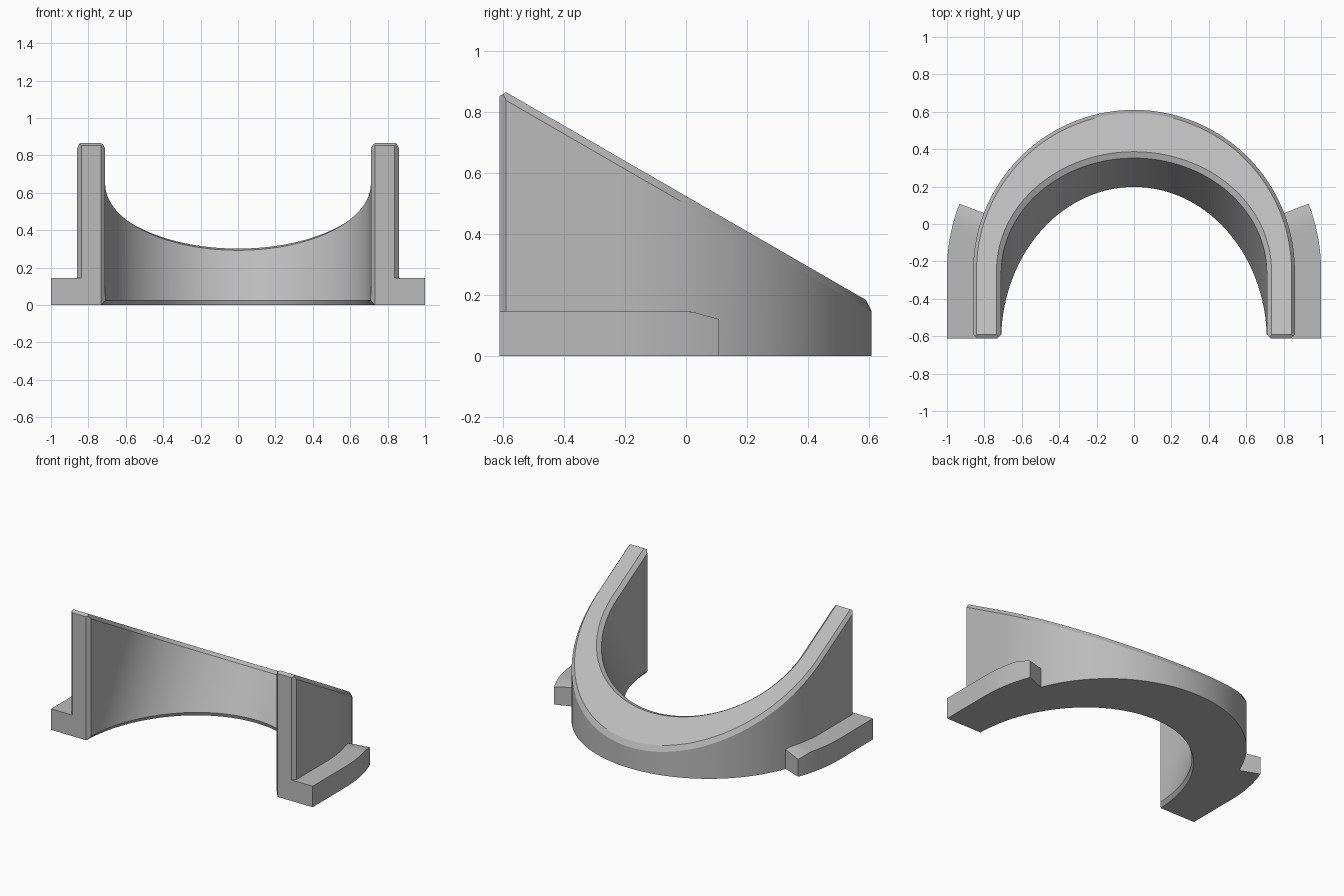
import bpy, bmesh
from math import sin, cos, tan, radians, pi

cube = bpy.data.objects.get("Cube")
if cube:
    bpy.data.objects.remove(cube)

# Main dimensions
TILT = radians(30)      # slope of the top and lean of the bore
YC = -0.25              # centre of the curved back
ZC = 0.669              # height of the sloped top at that centre
FRONT = -0.613
R_OUT, R_IN, R_FLANGE = 0.86, 0.71, 1.0
FLANGE_TOP = 0.145
STEPS = 48

grey = bpy.data.materials.new("plain grey")
grey.use_nodes = True
grey.diffuse_color = (0.5, 0.5, 0.5, 1)
grey.node_tree.nodes["Principled BSDF"].inputs["Base Color"].default_value = (0.5, 0.5, 0.5, 1)


def loft(bm, sections, caps=False):
    """Skin a row of closed cross-sections."""
    rows = [[bm.verts.new(p) for p in s] for s in sections]
    n = len(rows[0])
    for a, b in zip(rows, rows[1:]):
        for i in range(n):
            j = (i + 1) % n
            bm.faces.new((a[i], a[j], b[j], b[i]))
    if caps:
        bm.faces.new(rows[0])
        bm.faces.new(rows[-1])


def trim(bm, point, normal):
    """Slice off the outer side of a plane and close the cut."""
    geom = bm.verts[:] + bm.edges[:] + bm.faces[:]
    cut = bmesh.ops.bisect_plane(bm, geom=geom, plane_co=point, plane_no=normal,
                                 clear_outer=True, dist=1e-5)["geom_cut"]
    edges = [e for e in cut if isinstance(e, bmesh.types.BMEdge)]
    bmesh.ops.edgeloop_fill(bm, edges=edges)


def finish(bm, name):
    """Turn half a part into a mirrored, smooth shaded object."""
    bmesh.ops.recalc_face_normals(bm, faces=bm.faces[:])
    mesh = bpy.data.meshes.new(name)
    bm.to_mesh(mesh)
    bm.free()
    mesh.materials.append(grey)
    obj = bpy.data.objects.new(name, mesh)
    bpy.context.collection.objects.link(obj)
    mirror = obj.modifiers.new("mirror", 'MIRROR')
    mirror.use_clip = True
    bpy.ops.object.select_all(action='DESELECT')
    obj.select_set(True)
    bpy.context.view_layer.objects.active = obj
    bpy.ops.object.shade_smooth_by_angle(angle=radians(25))


def wall_section(angle, run=0.0):
    """Wall outline at an angle round the back, moved forward by run."""
    c, s = cos(angle), sin(angle)

    def outer(r, drop):
        y = YC + r * s - run
        return (r * c, y, ZC - (y - YC) * tan(TILT) - drop)

    def rim(r, depth):
        return (r * c,
                YC + r * s * cos(TILT) - depth * sin(TILT) - run,
                ZC - r * s * sin(TILT) - depth * cos(TILT) + run * tan(TILT))

    def foot(r, z):
        return (r * c, YC + (z - ZC) * tan(TILT) + r * s / cos(TILT) - run, z)

    return [(R_OUT * c, YC + R_OUT * s - run, 0), outer(R_OUT, 0.027),
            outer(R_OUT - 0.018, 0), rim(R_IN + 0.025, 0), rim(R_IN, 0.025),
            foot(R_IN, 0.025), foot(R_IN + 0.02, 0)]


# Curved wall: sloped top, leaning bore, bevelled rims
bm = bmesh.new()
arc = [wall_section(pi / 2 * i / STEPS) for i in range(STEPS + 1)]
loft(bm, [wall_section(0, 0.8)] + arc)
trim(bm, (0, FRONT, 0), (0, -1, 0))
# Bevels round the front end of the arm
trim(bm, (R_OUT, FRONT + 0.022, 0), (1, -1, 0))
trim(bm, (R_IN, FRONT + 0.022, 0), (-1, -1, 0))
trim(bm, (0, FRONT + 0.022, ZC - (FRONT + 0.022 - YC) * tan(TILT)), (0, -0.5, 0.866))
finish(bm, "curved_wall")


def flange_section(angle, run=0.0):
    """Flange outline, easing down toward its rear end."""
    def corner(r, top):
        y = YC + r * sin(angle) - run
        height = FLANGE_TOP - max(0, y - 0.02) * 0.28
        return (r * cos(angle), y, height if top else 0)
    inner = R_OUT - 0.025
    return [corner(inner, False), corner(R_FLANGE, False),
            corner(R_FLANGE, True), corner(inner, True)]


# Side flanges that follow the wall for a short arc
bm = bmesh.new()
end = radians(21)
loft(bm, [flange_section(0, YC - FRONT)] +
     [flange_section(end * i / 12) for i in range(13)], caps=True)
finish(bm, "side_flanges")
